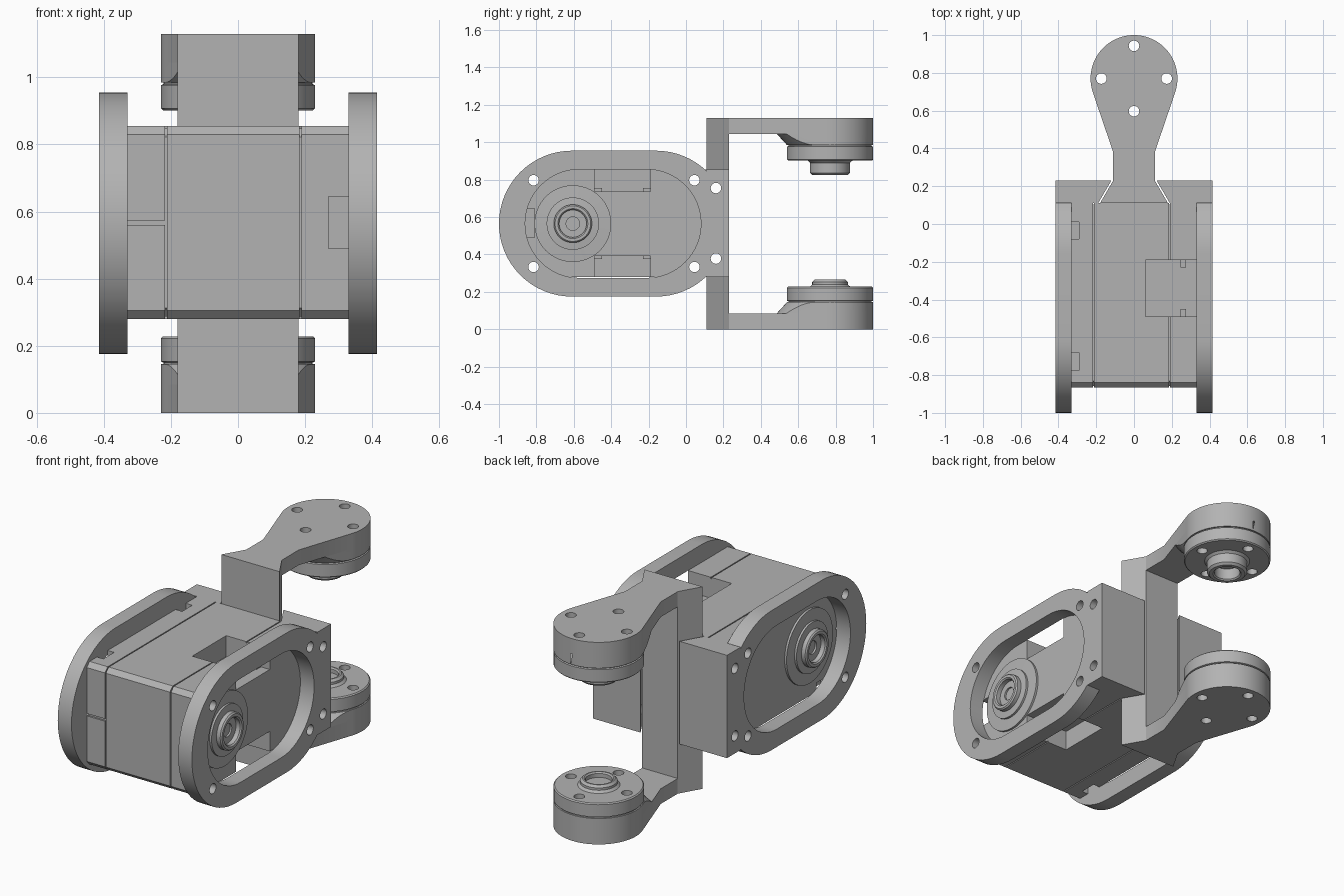
import bpy, bmesh
from math import cos, sin, pi, radians, atan2, acos, hypot

if "Cube" in bpy.data.objects:
    bpy.data.objects.remove(bpy.data.objects["Cube"])

grey = bpy.data.materials.new("machined grey")
grey.use_nodes = True
colour = (0.45, 0.45, 0.45, 1)
grey.diffuse_color = colour
grey.node_tree.nodes["Principled BSDF"].inputs["Base Color"].default_value = colour

MID = 0.565            # height of the centre line
HORN_Y = -0.605        # output shaft position
HUB_Y = 0.77           # centre of the fork hubs
HOLE = 0.028


def make(name, bm):
    bmesh.ops.recalc_face_normals(bm, faces=bm.faces)
    mesh = bpy.data.meshes.new(name)
    bm.to_mesh(mesh)
    bm.free()
    mesh.materials.append(grey)
    ob = bpy.data.objects.new(name, mesh)
    bpy.context.collection.objects.link(ob)
    return ob


def place(axis, u, v, w):
    return (w, u, v) if axis == "x" else (u, v, w)


def prism(name, pts, axis, a, b):
    """Extrude a flat outline from a to b along an axis."""
    bm = bmesh.new()
    low = [bm.verts.new(place(axis, u, v, a)) for u, v in pts]
    high = [bm.verts.new(place(axis, u, v, b)) for u, v in pts]
    bm.faces.new(low)
    bm.faces.new(high)
    for i in range(len(pts)):
        j = (i + 1) % len(pts)
        bm.faces.new((low[i], low[j], high[j], high[i]))
    return make(name, bm)


def lathe(name, centre, axis, profile, n=64):
    """Closed solid of revolution from (radius, position) points."""
    bm = bmesh.new()
    rings = []
    for r, w in profile:
        rings.append([bm.verts.new(place(axis, centre[0] + r * cos(2 * pi * i / n),
                                         centre[1] + r * sin(2 * pi * i / n), w)) for i in range(n)])
    for p, q in zip(rings, rings[1:]):
        for i in range(n):
            j = (i + 1) % n
            bm.faces.new((p[i], p[j], q[j], q[i]))
    bm.faces.new(rings[0])
    bm.faces.new(rings[-1])
    return make(name, bm)


def rod(centre, axis, a, b, r=HOLE):
    return lathe("cutter", centre, axis, [(r, a), (r, b)], 24)


def box(name, x, y, z):
    return prism(name, [(x[0], y[0]), (x[1], y[0]), (x[1], y[1]), (x[0], y[1])], "z", *z)


def cut(ob, cutters, op="DIFFERENCE"):
    bpy.context.view_layer.objects.active = ob
    for c in cutters:
        mod = ob.modifiers.new("cut", "BOOLEAN")
        mod.operation, mod.solver, mod.object = op, "EXACT", c
        bpy.ops.object.modifier_apply(modifier=mod.name)
        bpy.data.objects.remove(c)
    return ob


def arc(cx, cy, r, start, end, n=32):
    return [(cx + r * cos(start + (end - start) * i / n),
             cy + r * sin(start + (end - start) * i / n)) for i in range(n + 1)]


def stadium(front, back, r):
    return arc(back, MID, r, -pi / 2, pi / 2) + arc(front, MID, r, pi / 2, 3 * pi / 2)


def case_outline(d=0.0):
    f, b, lo, hi, c = -0.865 + d, 0.11 - d, 0.28 + d, 0.855 - d, 0.025
    return [(f, lo + c), (f + c, lo), (b, lo), (b, hi), (f + c, hi), (f, hi - c)]


def screw_rods(a, b):
    return [rod((y, z), "x", a, b) for y in (-0.815, 0.045) for z in (MID - 0.232, MID + 0.232)]


# Motor case with chamfered front, seams, pockets and screw holes
case = prism("motor_case", case_outline(), "x", -0.33, 0.33)
for x in (-0.215, 0.187):
    seam = prism("cutter", case_outline(-0.05), "x", x - 0.003, x + 0.003)
    cut(seam, [prism("cutter", case_outline(0.008), "x", x - 0.05, x + 0.05)])
    cut(case, [seam])
pockets = [box("cutter", (-0.4, -0.215), (-0.9, -0.855), (0.56, 0.573)),
           box("cutter", (0.27, 0.4), (-0.9, -0.81), (0.49, 0.645))]
for z in ((0.2, 0.392), (0.738, 0.9)):
    pockets.append(box("cutter", (0.06, 0.4), (-0.49, -0.19), z))
for z in ((0.2, 0.33), (0.805, 0.9)):
    for y in ((-0.08, 0.01), (-0.775, -0.68)):
        pockets.append(box("cutter", (-0.4, -0.29), y, z))
cut(case, pockets + screw_rods(-0.5, 0.5))

# Small retaining tabs in the cable pockets
for label, z in (("lower", (0.375, 0.395)), ("upper", (0.735, 0.755))):
    for end, y in (("front", (-0.49, -0.45)), ("back", (-0.23, -0.19))):
        box(f"{label}_{end}_pocket_tab", (0.245, 0.275), y, z)

# Side frames, shaft flanges and rear mounting blocks
for side, s in (("left", 1), ("right", -1)):
    frame = prism(side + "_side_frame", stadium(-0.61, -0.16, 0.39), "x", s * 0.33, s * 0.415)
    cut(frame, [prism("cutter", stadium(-0.57, -0.21, 0.29), "x", -0.6, 0.6),
                box("cutter", (-0.6, 0.6), (0.11, 0.4), (0.1, 1.1))] + screw_rods(-0.5, 0.5))

    lathe(side + "_shaft_flange", (HORN_Y, MID), "x",
          [(r, s * x) for r, x in ((0.205, 0.32), (0.205, 0.342), (0.14, 0.346), (0.14, 0.358),
                                   (0.102, 0.362), (0.102, 0.385), (0.095, 0.392), (0.08, 0.392),
                                   (0.073, 0.385), (0.073, 0.36), (0.036, 0.36), (0.036, 0.35))])

    block = prism(side + "_mounting_block", [(s * 0.19, 0.11), (s * 0.415, 0.11),
                                             (s * 0.415, 0.23), (s * 0.12, 0.23)], "z", 0.28, 0.855)
    cut(block, [rod((0.16, z), "x", -0.5, 0.5) for z in (0.378, 0.755)])

# Fork spine between the blocks
base = [(-0.11, 0.23), (-0.18, 0.11), (0.18, 0.11), (0.11, 0.23)]
spine = prism("fork_spine", base, "z", 0.085, 1.045)
cut(spine, [rod((0.16, z), "x", -0.5, 0.5) for z in (0.378, 0.755)])

# Teardrop outline of a fork arm, neck tangent to the round hub
neck_y, hub_r = 0.38, 0.23
tangent = atan2(neck_y - HUB_Y, 0.11) + acos(hub_r / hypot(0.11, neck_y - HUB_Y))
teardrop = base[1:] + [(0.11, neck_y)] + arc(0, HUB_Y, hub_r, tangent, pi - tangent, 64)
teardrop += [(-0.11, neck_y), base[0]]


def bolt_rods():
    return [rod((0.173 * cos(k * pi / 2), HUB_Y + 0.173 * sin(k * pi / 2)), "z", -0.2, 1.3)
            for k in range(4)]


# Upper and lower arms: plate, flared hub, bearing disc and boss
for level, up in (("upper", True), ("lower", False)):
    def h(z):
        return 2 * MID - z if up else z

    cut(prism(level + "_fork_arm", teardrop, "z", h(0), h(0.085)), bolt_rods())
    hub = lathe(level + "_hub", (0, HUB_Y), "z", [(0.285, h(0.085)), (0.23, h(0.145))])
    cut(hub, [prism("cutter", teardrop, "z", -0.2, 1.3)], "INTERSECT")
    cut(hub, bolt_rods())

    disc = lathe(level + "_bearing_disc", (0, HUB_Y), "z",
                 [(r, h(z)) for r, z in ((0.222, 0.145), (0.222, 0.15), (0.23, 0.153),
                                         (0.23, 0.222), (0.224, 0.228))])
    cut(disc, bolt_rods())

    top = 0.305 if up else 0.265
    r = 0.107 if up else 0.095
    lathe(level + "_boss", (0, HUB_Y), "z",
          [(q, h(z)) for q, z in ((r + 0.015, 0.226), (r, 0.24), (r, top - 0.012), (r - 0.012, top),
                                  (0.075, top), (0.068, top - 0.007), (0.068, 0.236))])

# Smooth the rounds, keep the machined edges crisp
for ob in list(bpy.context.scene.objects):
    if ob.type == "MESH":
        bpy.ops.object.select_all(action="DESELECT")
        ob.select_set(True)
        bpy.context.view_layer.objects.active = ob
        bpy.ops.object.shade_smooth_by_angle(angle=radians(25))
